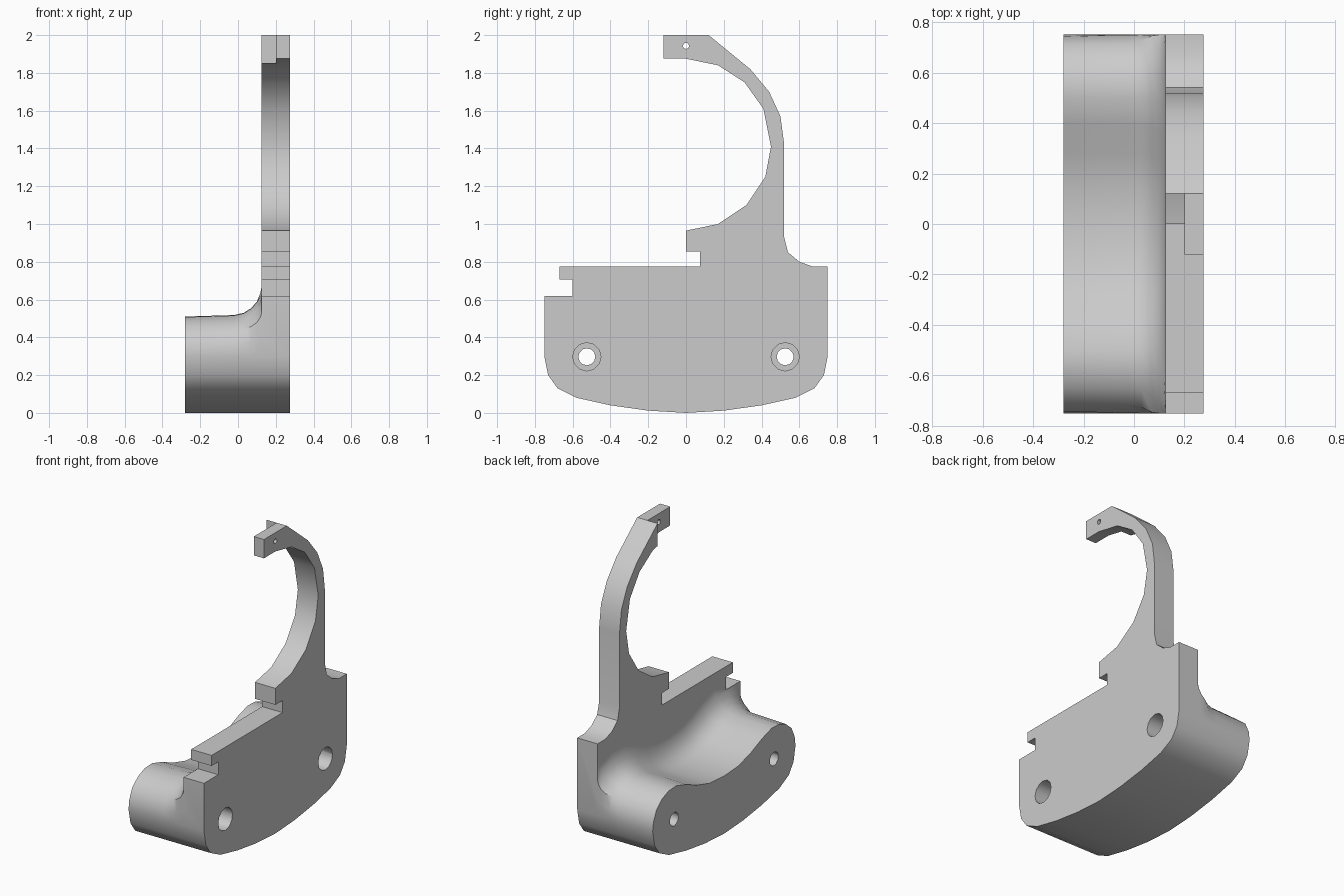
import bpy, bmesh, math
from mathutils import Vector

cube = bpy.data.objects.get("Cube")
if cube:
    bpy.data.objects.remove(cube, do_unlink=True)

grey = bpy.data.materials.new("plain_grey")
grey.use_nodes = True
COLOUR = (0.6, 0.6, 0.6, 1)
grey.diffuse_color = COLOUR
grey.node_tree.nodes["Principled BSDF"].inputs["Base Color"].default_value = COLOUR


def loft(name, rings):
    """Skin a list of equal closed rings and cap both ends."""
    bm = bmesh.new()
    loops = [[bm.verts.new(p) for p in ring] for ring in rings]
    n = len(loops[0])
    for a, b in zip(loops, loops[1:]):
        for i in range(n):
            j = (i + 1) % n
            bm.faces.new((a[i], a[j], b[j], b[i]))
    bm.faces.new(loops[0])
    bm.faces.new(loops[-1])
    bmesh.ops.recalc_face_normals(bm, faces=bm.faces)
    mesh = bpy.data.meshes.new(name)
    bm.to_mesh(mesh)
    bm.free()
    mesh.materials.append(grey)
    obj = bpy.data.objects.new(name, mesh)
    bpy.context.collection.objects.link(obj)
    return obj


def extrude_x(name, outline, x0, x1):
    return loft(name, [[(x, y, z) for y, z in outline] for x in (x0, x1)])


def drill(name, y, z, radius, x0, x1, sides=12):
    turns = [2 * math.pi * i / sides for i in range(sides)]
    ring = [(y + radius * math.cos(t), z + radius * math.sin(t)) for t in turns]
    return extrude_x(name, ring, x0, x1)


def combine(target, tool, operation):
    mod = target.modifiers.new(operation.lower(), 'BOOLEAN')
    mod.operation, mod.object, mod.solver = operation, tool, 'EXACT'
    bpy.context.view_layer.objects.active = target
    bpy.ops.object.modifier_apply(modifier=mod.name)
    bpy.data.objects.remove(tool, do_unlink=True)


# Rounded underside shared by the plate and the foot, from -y to +y
half_base = [(.75, .3), (.73, .2), (.68, .13), (.58, .08), (.4, .04), (.2, .012)]
base = [(-y, z) for y, z in half_base] + [(0, 0)] + half_base[::-1]

# Side plate with the curved hook arm
shoulder = [(.75, .775), (.67, .775), (.6, .8), (.54, .85), (.52, .93)]
arm_outer = [(.52, 1.42), (.5, 1.57), (.44, 1.7), (.34, 1.82), (.12, 2)]
hook_tip = [(-.12, 2), (-.12, 1.875), (0, 1.875)]
arm_inner = [(.17, 1.84), (.31, 1.75), (.41, 1.61), (.45, 1.41),
             (.42, 1.25), (.32, 1.1), (.17, 1), (0, .965)]
notches = [(0, .855), (.075, .855), (.075, .775), (-.67, .775),
           (-.67, .705), (-.6, .705), (-.6, .62), (-.75, .62)]
plate = extrude_x("hook_bracket",
                  base + shoulder + arm_outer + hook_tip + arm_inner + notches,
                  .125, .275)

# Foot: saddle-topped block that flares into the plate
half_top = [(.742, .36), (.71, .43), (.65, .48), (.58, .507), (.5, .51),
            (.4, .48), (.28, .43), (.15, .393)]
top = half_top + [(0, .383)] + [(-y, z) for y, z in half_top[::-1]]
outline = [Vector(p) for p in base + top]


def flared(x, offset):
    ring = []
    n = len(outline)
    for i, p in enumerate(outline):
        q = p.copy()
        if i >= len(base):
            d = outline[(i + 1) % n] - outline[i - 1]
            q += Vector((d.y, -d.x)).normalized() * offset
            q.x = max(-.75, min(.75, q.x))
            if q.x < -.6:
                q.y = min(q.y, .615)
        ring.append((x, q.x, q.y))
    return ring


flare = [(-.28, 0), (-.02, .008), (.03, .02), (.07, .045), (.1, .08),
         (.118, .125), (.125, .16)]
foot = loft("foot", [flared(x, offset) for x, offset in flare])
combine(plate, foot, 'UNION')

# Stepped bolt holes through the foot
for side in (-1, 1):
    y = side * .525
    combine(plate, drill("bolt_hole", y, .297, .045, -.4, .4), 'DIFFERENCE')
    combine(plate, drill("bolt_recess", y, .297, .075, 0, .4), 'DIFFERENCE')

# Half-thickness lap and pin hole at the hook tip
lap = [(-.3, 1.8), (.12, 1.8), (.12, 2.1), (-.3, 2.1)]
combine(plate, extrude_x("lap_cutter", lap, 0, .2), 'DIFFERENCE')
combine(plate, drill("pin_hole", 0, 1.943, .016, .1, .4), 'DIFFERENCE')

bpy.ops.object.select_all(action='DESELECT')
plate.select_set(True)
bpy.context.view_layer.objects.active = plate
bpy.ops.object.shade_smooth_by_angle(angle=math.radians(32))
